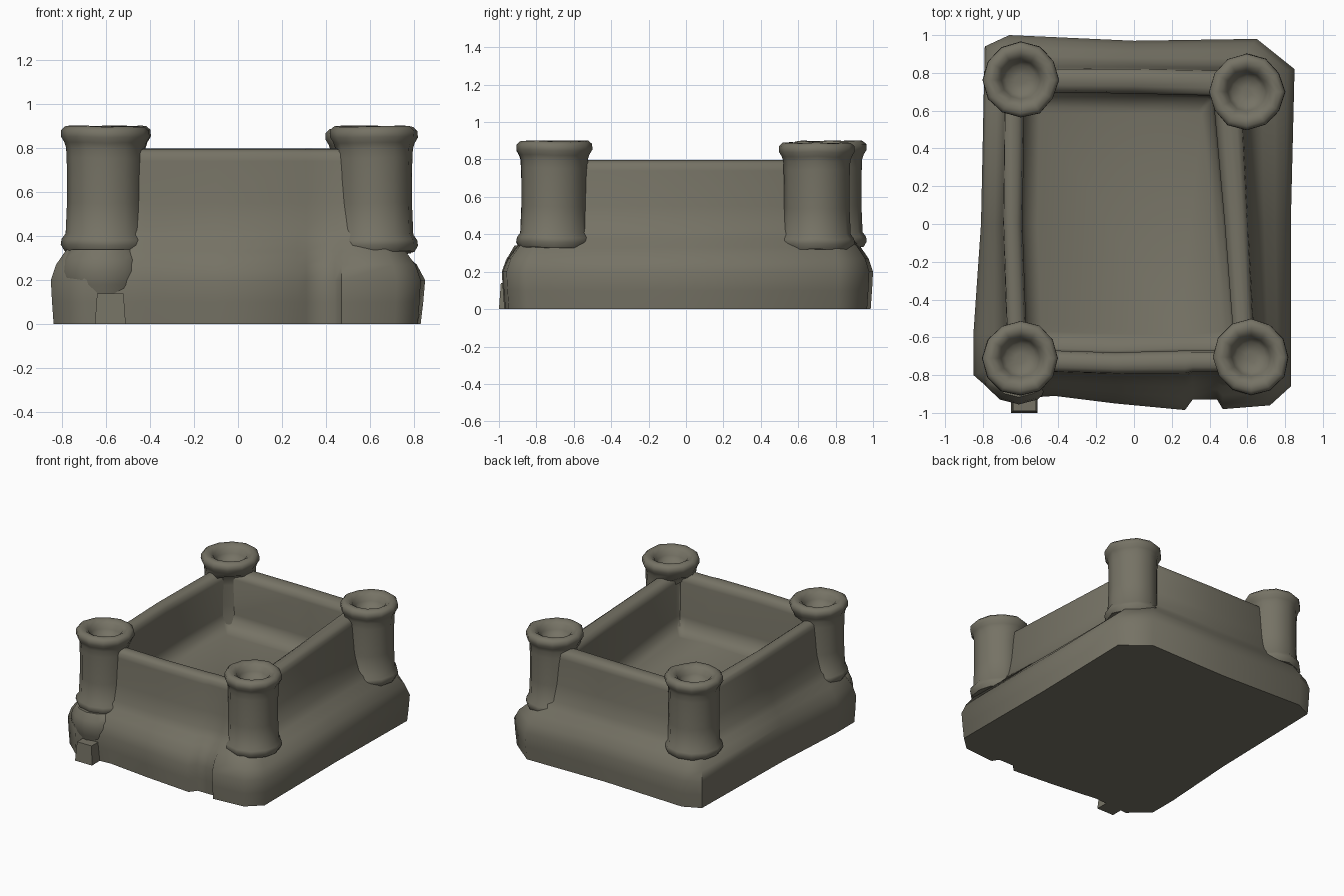
import bpy, bmesh, math, random
from mathutils import Vector

random.seed(4)
cube = bpy.data.objects.get("Cube")
if cube:
    bpy.data.objects.remove(cube, do_unlink=True)

stone = bpy.data.materials.new("olive_grey_stone")
stone.use_nodes = True
colour = (0.18, 0.17, 0.13, 1)
stone.diffuse_color = colour
stone.node_tree.nodes["Principled BSDF"].inputs["Base Color"].default_value = colour


def loft(name, rings, angle=60):
    """Skin a stack of equal-length point rings and cap both ends."""
    bm = bmesh.new()
    rows = [[bm.verts.new(p) for p in ring] for ring in rings]
    n = len(rows[0])
    for a, b in zip(rows, rows[1:]):
        for i in range(n):
            j = (i + 1) % n
            bm.faces.new((a[i], a[j], b[j], b[i]))
    bm.faces.new(rows[0][::-1])
    bm.faces.new(rows[-1])
    bmesh.ops.recalc_face_normals(bm, faces=bm.faces)
    mesh = bpy.data.meshes.new(name)
    bm.to_mesh(mesh)
    bm.free()
    obj = bpy.data.objects.new(name, mesh)
    bpy.context.collection.objects.link(obj)
    mesh.materials.append(stone)
    bpy.ops.object.select_all(action="DESELECT")
    obj.select_set(True)
    bpy.context.view_layer.objects.active = obj
    bpy.ops.object.shade_smooth_by_angle(angle=math.radians(angle))
    return obj


def blend(a, b, t, z):
    return [Vector((*p, z)).lerp(Vector((*q, z)), t) for p, q in zip(a, b)]


# Matching outlines, counter-clockwise from the front right corner
footprint = [(-.70, -.93), (-.42, -.91), (-.1, -.95), (.27, -.985), (.31, -.93), (.44, -.93),
             (.47, -.98), (.72, -.96), (.83, -.86), (.83, 0), (.85, .82), (.65, .98),
             (0, .97), (-.66, 1.0), (-.79, .94), (-.81, 0), (-.85, -.58), (-.85, -.80)]
wall = [(-.66, -.78), (-.42, -.78), (-.1, -.79), (.27, -.79), (.31, -.78), (.44, -.78),
        (.47, -.78), (.60, -.78), (.64, -.72), (.60, 0), (.56, .76), (.52, .81),
        (0, .82), (-.62, .82), (-.68, .78), (-.69, 0), (-.67, -.58), (-.67, -.73)]
inner = [(-.55, -.67), (-.42, -.67), (-.1, -.68), (.27, -.67), (.31, -.67), (.44, -.67),
         (.47, -.67), (.52, -.67), (.53, -.64), (.48, 0), (.42, .66), (.40, .68),
         (0, .69), (-.56, .70), (-.58, .66), (-.59, 0), (-.57, -.58), (-.57, -.64)]

# Flared base, steep walls and hollow interior
outside = [(0, .07), (.10, .03), (.20, 0), (.27, .13), (.33, .36), (.38, .61),
           (.43, .78), (.55, .90), (.74, .98), (.775, 1)]
rings = [blend(footprint, wall, t, z) for z, t in outside]
rings += [blend(wall, inner, t, z) for z, t in
          [(.793, .2), (.797, .45), (.792, .7), (.775, .92), (.74, 1), (.48, .98), (.41, 1.1)]]
rings.append([Vector((p.x * .88, p.y * .90, .375)) for p in rings[-1]])
loft("walled_base", rings)

# Corner towers: skirt, waisted shaft, rolled rim and bowl.
# Each lists its centre, its drop and the interior corner it must stay behind.
profile = [(.185, .33), (.202, .36), (.198, .385), (.18, .41), (.174, .55), (.174, .70),
           (.176, .755), (.178, .80), (.186, .825), (.201, .85), (.20, .88), (.18, .898),
           (.15, .90), (.118, .88), (.102, .845), (.08, .812), (.03, .803)]
towers = {"front_right_tower": (-.60, -.71, 0, -.62, -.73),
          "front_left_tower": (.62, -.705, 0, .58, -.73),
          "back_left_tower": (.597, .70, -.01, .49, .76),
          "back_right_tower": (-.60, .762, 0, -.635, .76)}
SIDES = 12
WALL_TOP = .785


def behind_walls(p, ix, iy):
    """Slide a point that intrudes on the interior back into the nearer wall."""
    dx = (ix - p.x) * math.copysign(1, ix)
    dy = (iy - p.y) * math.copysign(1, iy)
    if p.z < WALL_TOP and dx > 0 and dy > 0:
        if dx < dy:
            p.x = ix
        else:
            p.y = iy
    return p


for name, (cx, cy, drop, ix, iy) in towers.items():
    wobble = [random.uniform(.97, 1.02) for _ in range(SIDES)]
    rings = []
    for r, z in profile:
        ring = []
        for i, w in enumerate(wobble):
            a = math.tau * i / SIDES
            p = Vector((cx + r * w * math.cos(a), cy + r * w * math.sin(a),
                        z + drop + (w - 1) * .15))
            ring.append(behind_walls(p, ix, iy))
        rings.append(ring)
    loft(name, rings)

# Swollen tower foot at the front right corner
foot = [(.14, .02), (.165, .12), (.19, .18), (.20, .24), (.19, .29), (.16, .34)]
loft("front_right_tower_foot",
     [[Vector((-.61 + r * math.cos(math.tau * i / SIDES),
               -.765 + r * .95 * math.sin(math.tau * i / SIDES), z)) for i in range(SIDES)]
      for r, z in foot])

# Small step at the foot of that tower
x0, x1, y0, y1 = -.65, -.51, -1.0, -.85
loft("corner_step",
     [[Vector((x0 + t, y0 + t, z)), Vector((x1 - t, y0 + t, z)),
       Vector((x1 - t, y1, z)), Vector((x0 + t, y1, z))] for t, z in [(0, 0), (.01, .14)]], 30)
